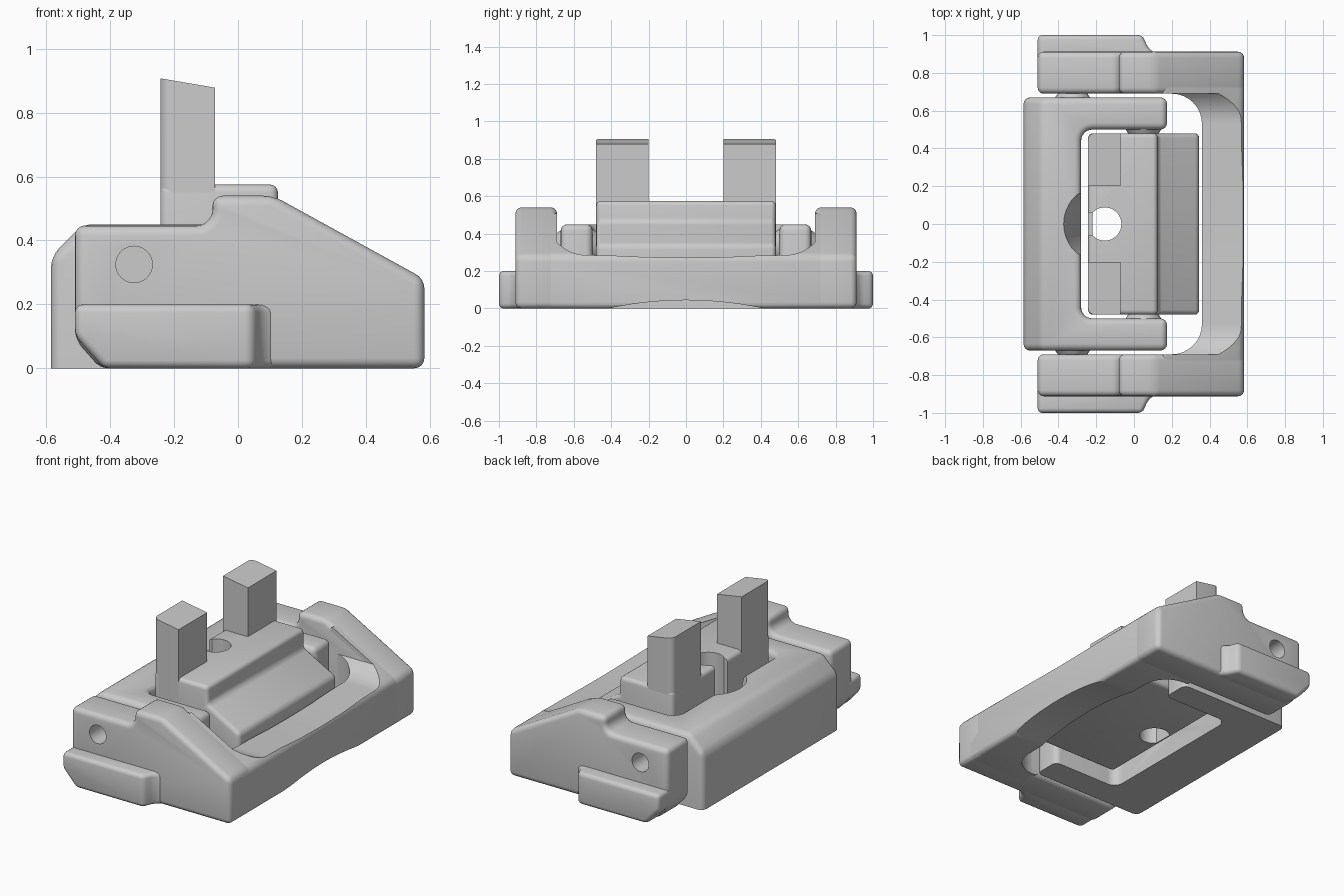
import bpy, bmesh, math
from mathutils import Vector

if "Cube" in bpy.data.objects:
    bpy.data.objects.remove(bpy.data.objects["Cube"], do_unlink=True)

GREY = bpy.data.materials.new("plain grey")
GREY.use_nodes = True
GREY.diffuse_color = (0.6, 0.6, 0.6, 1)
GREY.node_tree.nodes["Principled BSDF"].inputs["Base Color"].default_value = GREY.diffuse_color


def arc(cx, cy, r, start, end, n=8):
    angles = [math.radians(start + (end - start) * i / n) for i in range(n + 1)]
    return [(cx + r * math.cos(a), cy + r * math.sin(a)) for a in angles]


def prism(name, points, axis, low, high, chamfer=None):
    """Extrude a 2D outline along an axis, optionally slicing off one side."""
    place = {"x": lambda p, t: (t, p[0], p[1]),
             "y": lambda p, t: (p[0], t, p[1]),
             "z": lambda p, t: (p[0], p[1], t)}[axis]
    bm = bmesh.new()
    face = bm.faces.new([bm.verts.new(place(p, low)) for p in points])
    shift = Vector(place((0, 0), high - low))
    extruded = bmesh.ops.extrude_face_region(bm, geom=[face], use_keep_orig=True)
    moved = [g for g in extruded["geom"] if isinstance(g, bmesh.types.BMVert)]
    bmesh.ops.translate(bm, verts=moved, vec=shift)
    if chamfer:
        cut = bmesh.ops.bisect_plane(bm, geom=bm.verts[:] + bm.edges[:] + bm.faces[:],
                                     plane_co=chamfer[0], plane_no=chamfer[1], clear_outer=True)
        edges = [g for g in cut["geom_cut"] if isinstance(g, bmesh.types.BMEdge)]
        bmesh.ops.holes_fill(bm, edges=edges, sides=0)
    bmesh.ops.recalc_face_normals(bm, faces=bm.faces[:])
    mesh = bpy.data.meshes.new(name)
    bm.to_mesh(mesh)
    bm.free()
    obj = bpy.data.objects.new(name, mesh)
    bpy.context.collection.objects.link(obj)
    return obj


def cone(name, r1, r2, depth, location, along_y=False):
    bpy.ops.mesh.primitive_cone_add(vertices=48, radius1=r1, radius2=r2, depth=depth, location=location,
                                    rotation=(-math.pi / 2 if along_y else 0, 0, 0))
    obj = bpy.context.object
    obj.name = name
    bpy.ops.object.transform_apply(location=True, rotation=True, scale=True)
    return obj


def finish(obj, bevel=0.0, cutters=(), mirror=False):
    """Round edges, cut, mirror to the other side, then shade."""
    if bevel:
        m = obj.modifiers.new("round", "BEVEL")
        m.width, m.segments = bevel, 4
        m.limit_method, m.angle_limit = "ANGLE", math.radians(25)
    for cutter in cutters:
        cutter.hide_render = True
        m = obj.modifiers.new("cut", "BOOLEAN")
        m.operation, m.solver, m.object = "DIFFERENCE", "EXACT", cutter
    if mirror:
        m = obj.modifiers.new("mirror", "MIRROR")
        m.use_axis = (False, True, False)
        m.use_mirror_merge = False
    bpy.context.view_layer.update()
    graph = bpy.context.evaluated_depsgraph_get()
    mesh = bpy.data.meshes.new_from_object(obj.evaluated_get(graph))
    obj.modifiers.clear()
    obj.data = mesh
    mesh.materials.clear()
    mesh.materials.append(GREY)
    for cutter in cutters:
        bpy.data.objects.remove(cutter, do_unlink=True)
    bpy.ops.object.select_all(action="DESELECT")
    obj.select_set(True)
    bpy.context.view_layer.objects.active = obj
    bpy.ops.object.shade_smooth_by_angle(angle=math.radians(30))


# Outer frame: stepped side arms with pin holes
arm = prism("side_arms",
            [(-0.43, 0), (-0.51, 0.09), (-0.51, 0.447)] + arc(-0.13, 0.497, 0.05, 270, 360, 6)
            + [(-0.08, 0.54), (0.11, 0.54), (0.583, 0.28), (0.583, 0)],
            "y", 0.69, 0.912)
hole = cone("pin_hole_cutter", 0.057, 0.057, 0.5, (-0.325, 0.82, 0.325), True)
finish(arm, 0.032, [hole], True)

# Front bar blending into both arms
bar = prism("front_bar", [(0.15, 0), (0.15, 0.518), (0.583, 0.28), (0.583, 0)], "y", -0.82, 0.82)
opening = prism("opening_cutter", [(-1, -0.69)] + arc(0.2, -0.53, 0.16, -90, 0)
                + arc(0.2, 0.53, 0.16, 0, 90) + [(-1, 0.69)], "z", -0.5, 1)
saddle_side = arc(0.53, 0.505, 0.22, -43, -90)
saddle = prism("saddle_cutter", [(-0.69, 0.8), (0.69, 0.8)] + saddle_side
               + [(0.4, 0.283), (0.2, 0.274), (0, 0.271), (-0.2, 0.274), (-0.4, 0.283)]
               + [(-y, z) for y, z in reversed(saddle_side)], "x", -1, 1)
belly = prism("belly_cutter", [(-0.45, -0.1)] + [(i * 0.042, 0.045 * (1 - (i / 10) ** 2) - 0.001)
              for i in range(-10, 11)] + [(0.45, -0.1)], "x", -1, 1)
finish(bar, 0.032, [opening, saddle, belly])

# Ledges along the outside of the arms
ledge = prism("side_ledges", [(-0.51, 0.85), (-0.51, 1), (0.045, 1), (0.075, 0.93), (0.12, 0.9), (0.12, 0.85)],
              "z", 0, 0.2, ((-0.51, 0, 0.1), (-0.1, 0, -0.09)))
finish(ledge, 0.035, mirror=True)

# Middle yoke, open towards the front bar, with a sharp flat base
inner = arc(-0.22, 0.44, 0.06, 90, 180, 6)
yoke = prism("middle_yoke", [(-0.585, -0.67), (0.175, -0.67), (0.175, -0.5)]
             + [(x, -y) for x, y in inner] + list(reversed(inner))
             + [(0.175, 0.5), (0.175, 0.67), (-0.585, 0.67)],
             "z", -0.1, 0.45, ((-0.585, 0, 0.35), (-0.1, 0, 0.1)))
pocket = cone("pocket_cutter", 0.1, 0.21, 0.4, (-0.165, 0, 0.26))
base = prism("base_cutter", [(-1, -1), (1, -1), (1, 1), (-1, 1)], "z", -0.5, 0)
finish(yoke, 0.035, [pocket, base])

# Pivot bosses between the nested parts
outer_boss = cone("outer_pivot_bosses", 0.1, 0.075, 0.035, (-0.325, 0.677, 0.325), True)
finish(outer_boss, mirror=True)
inner_boss = cone("inner_pivot_bosses", 0.075, 0.1, 0.04, (0.05, 0.49, 0.33), True)
finish(inner_boss, mirror=True)

# Tilting centre block with a bore and a slot at the back
block = prism("centre_block",
              [(-0.243, 0.08), (-0.243, 0.575), (0.125, 0.575), (0.125, 0.46),
               (0.345, 0.34), (0.345, 0.08)], "y", -0.48, 0.48)
bore = prism("bore_cutter", arc(-0.155, 0, 0.088, -138, 138, 36), "z", -0.5, 1)
slot = prism("slot_cutter", [(-0.4, -0.06), (-0.155, -0.06), (-0.155, 0.06), (-0.4, 0.06)], "z", 0.3, 1)
finish(block, 0.025, [bore, slot])

# Upright posts with sloping tops and a rounded outer corner
post = prism("upright_posts", [(-0.243, 0.2), (-0.072, 0.2), (-0.072, 0.48)] + arc(-0.208, 0.445, 0.035, 90, 180),
             "z", 0.11, 1, ((-0.243, 0, 0.907), (0.029, 0, 0.171)))
finish(post, mirror=True)
